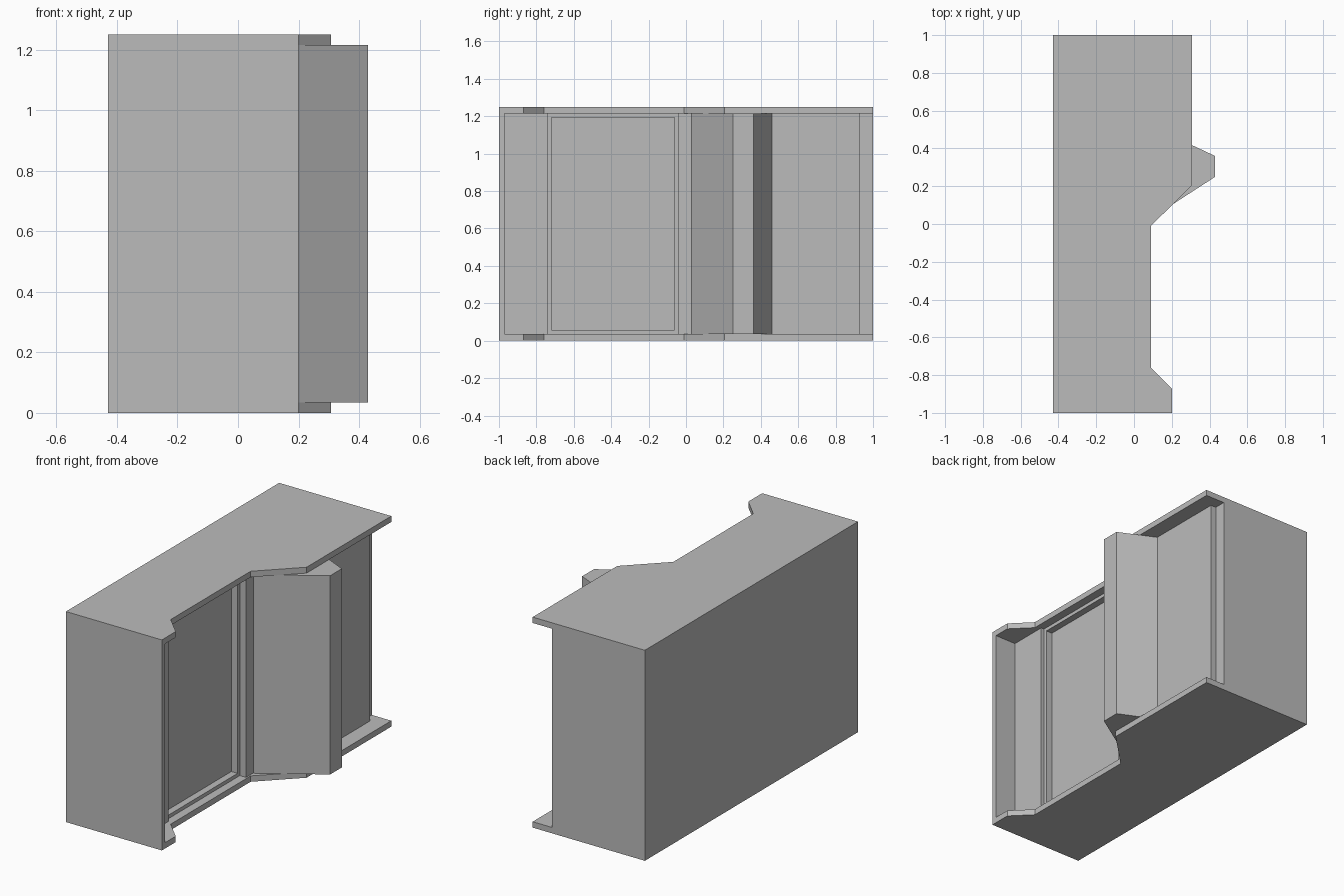
import bpy
import bmesh

cube = bpy.data.objects.get("Cube")
if cube:
    bpy.data.objects.remove(cube, do_unlink=True)

grey = bpy.data.materials.new("plain grey")
grey.use_nodes = True
colour = (0.5, 0.5, 0.5, 1)
grey.diffuse_color = colour
grey.node_tree.nodes["Principled BSDF"].inputs["Base Color"].default_value = colour

HEIGHT = 1.25
PLATE = 0.035
BACK = -0.43
CORE = -0.05


def prism(name, outline, low=PLATE, high=HEIGHT - PLATE, inset=None):
    """Extrude a plan outline upward; inset = (border, depth) recesses its +x face."""
    bm = bmesh.new()
    base = bm.faces.new([bm.verts.new((x, y, low)) for x, y in outline])
    top = bmesh.ops.extrude_face_region(bm, geom=[base])["geom"]
    for v in top:
        if isinstance(v, bmesh.types.BMVert):
            v.co.z = high
    bmesh.ops.recalc_face_normals(bm, faces=bm.faces[:])
    if inset:
        face = max(bm.faces, key=lambda f: f.normal.x)
        border, depth = inset
        bmesh.ops.inset_region(bm, faces=[face], thickness=border)
        # second inset gives the recess straight sides
        bmesh.ops.inset_region(bm, faces=[face], thickness=0.001)
        for v in face.verts:
            v.co.x -= depth
    mesh = bpy.data.meshes.new(name)
    bm.to_mesh(mesh)
    bm.free()
    mesh.materials.append(grey)
    obj = bpy.data.objects.new(name, mesh)
    bpy.context.collection.objects.link(obj)
    return obj


def slab(name, x0, x1, y0, y1, **options):
    return prism(name, [(x0, y0), (x1, y0), (x1, y1), (x0, y1)], **options)


# Matching floor and roof plates with the stepped front edge
plan = [(BACK, -1), (0.2, -1), (0.2, -0.87), (0.09, -0.76),
        (0.09, -0.01), (0.307, 0.205), (0.307, 1), (BACK, 1)]
prism("floor_plate", plan, 0, PLATE)
prism("roof_plate", plan, HEIGHT - PLATE, HEIGHT)

# Outer walls and the solid core
slab("front_wall", BACK, 0.2, -1, -0.97)
slab("rear_wall", BACK, 0.18, 0.93, 1)
slab("core", BACK, CORE, -0.97, 0.93)

# Panels along the open side
slab("side_panel", CORE, 0.06, -0.97, -0.74)
slab("framed_door", CORE, 0.04, -0.74, -0.04, inset=(0.03, 0.04))
slab("door_post", CORE, 0.08, -0.04, 0.03)
slab("rear_panel", CORE, 0.215, 0.46, 0.93)

# Angled bay that juts past the plates
prism("angled_bay", [(CORE, 0.03), (0.09, 0.03), (0.43, 0.25),
                     (0.43, 0.36), (0.215, 0.46), (CORE, 0.46)])
